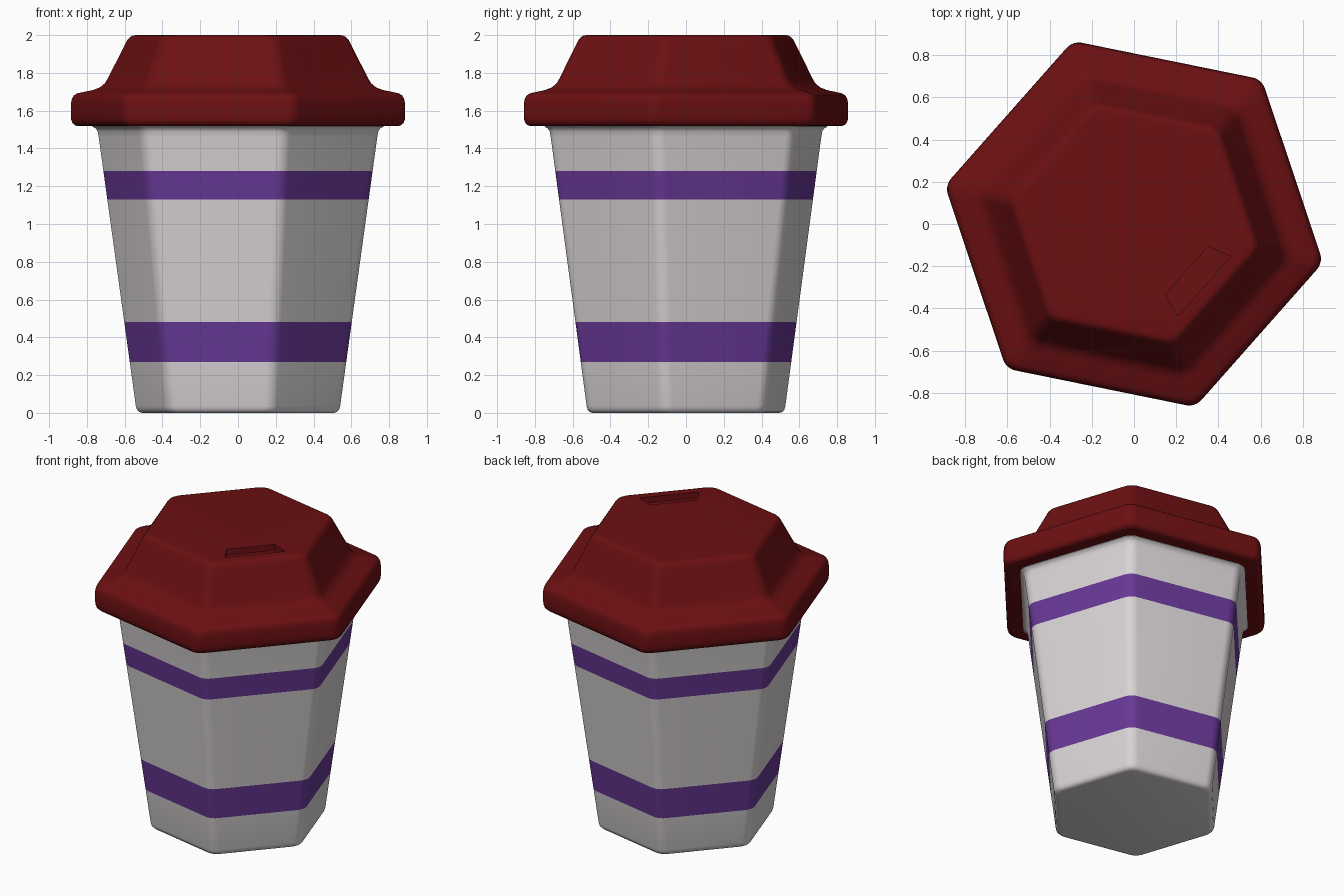
import bpy, bmesh, math
from mathutils import Vector

if "Cube" in bpy.data.objects:
    bpy.data.objects.remove(bpy.data.objects["Cube"])

ROT = math.radians(-11.5)   # direction of the first hexagon corner
RHO = 0.08                  # corner rounding
STEPS = 8

def material(name, rgb):
    m = bpy.data.materials.new(name)
    m.diffuse_color = (*rgb, 1)
    m.use_nodes = True
    m.node_tree.nodes["Principled BSDF"].inputs["Base Color"].default_value = m.diffuse_color
    return m

white = material("warm white", (0.70, 0.66, 0.67))
purple = material("purple", (0.14, 0.04, 0.31))
red = material("dark red", (0.15, 0.005, 0.006))

def hex_ring(extent):
    """Rounded hexagon whose half width along x is extent."""
    r = (extent - RHO) / math.cos(ROT)
    pts = []
    for k in range(6):
        a = ROT + k * math.pi / 3
        for s in range(STEPS + 1):
            b = a + (s / STEPS - 0.5) * math.pi / 3
            pts.append((r * math.cos(a) + RHO * math.cos(b),
                        r * math.sin(a) + RHO * math.sin(b)))
    return pts

def make_object(name, bm, mats):
    bmesh.ops.recalc_face_normals(bm, faces=bm.faces)
    me = bpy.data.meshes.new(name)
    bm.to_mesh(me)
    bm.free()
    for m in mats:
        me.materials.append(m)
    ob = bpy.data.objects.new(name, me)
    bpy.context.collection.objects.link(ob)
    return ob

def loft(name, profile, mats, rule=None):
    """Stack rounded hexagons along a (half width, z) profile."""
    bm = bmesh.new()
    rings = [[bm.verts.new((x, y, z)) for x, y in hex_ring(e)] for e, z in profile]
    n = len(rings[0])
    for lo, hi in zip(rings, rings[1:]):
        for i in range(n):
            j = (i + 1) % n
            f = bm.faces.new((lo[i], lo[j], hi[j], hi[i]))
            if rule:
                f.material_index = rule(f.calc_center_median().z)
    bm.faces.new(rings[0][::-1])
    bm.faces.new(rings[-1])
    return make_object(name, bm, mats)

def smooth(ob, angle):
    bpy.ops.object.select_all(action='DESELECT')
    ob.select_set(True)
    bpy.context.view_layer.objects.active = ob
    bpy.ops.object.shade_smooth_by_angle(angle=math.radians(angle))

# Cup with two painted bands
cup_profile = [(0.505, 0), (0.522, 0.004), (0.535, 0.016), (0.541, 0.036)]
cup_profile += [(0.536 + 0.138 * z, z) for z in (0.27, 0.48, 1.13, 1.28, 1.46)]
cup_profile += [(0.743, 1.49), (0.752, 1.505), (0.77, 1.515), (0.77, 1.53)]
cup = loft("cup", cup_profile, [white, purple],
           lambda z: int(0.27 < z < 0.48 or 1.13 < z < 1.28))
smooth(cup, 35)

# Lid with thick brim and raised dome
lid = loft("lid", [
    (0.845, 1.518), (0.862, 1.522), (0.876, 1.534), (0.883, 1.552), (0.885, 1.575),
    (0.884, 1.64), (0.88, 1.662), (0.87, 1.68), (0.85, 1.692),
    (0.765, 1.71), (0.73, 1.724), (0.705, 1.745), (0.69, 1.77),
    (0.593, 1.96), (0.585, 1.976), (0.572, 1.99), (0.557, 1.998), (0.54, 2.0)], [red])

# Drinking slot cut into the top of the lid
out_dir = Vector((math.cos(ROT - math.pi / 6), math.sin(ROT - math.pi / 6), 0))
side = Vector((-out_dir.y, out_dir.x, 0))
bm = bmesh.new()
outline = [(0.333, -0.153), (0.445, -0.188), (0.445, 0.188), (0.333, 0.153)]
low, high = ([bm.verts.new(out_dir * a + side * b + Vector((0, 0, z))) for a, b in outline]
             for z in (1.96, 2.1))
bm.faces.new(low[::-1])
bm.faces.new(high)
for i in range(4):
    j = (i + 1) % 4
    bm.faces.new((low[i], low[j], high[j], high[i]))
cutter = make_object("slot_cutter", bm, [red])
cutter.hide_render = True
mod = lid.modifiers.new("slot", 'BOOLEAN')
mod.operation = 'DIFFERENCE'
mod.solver = 'EXACT'
mod.object = cutter
bpy.context.view_layer.objects.active = lid
bpy.ops.object.modifier_apply(modifier=mod.name)
bpy.data.objects.remove(cutter)
smooth(lid, 40)
